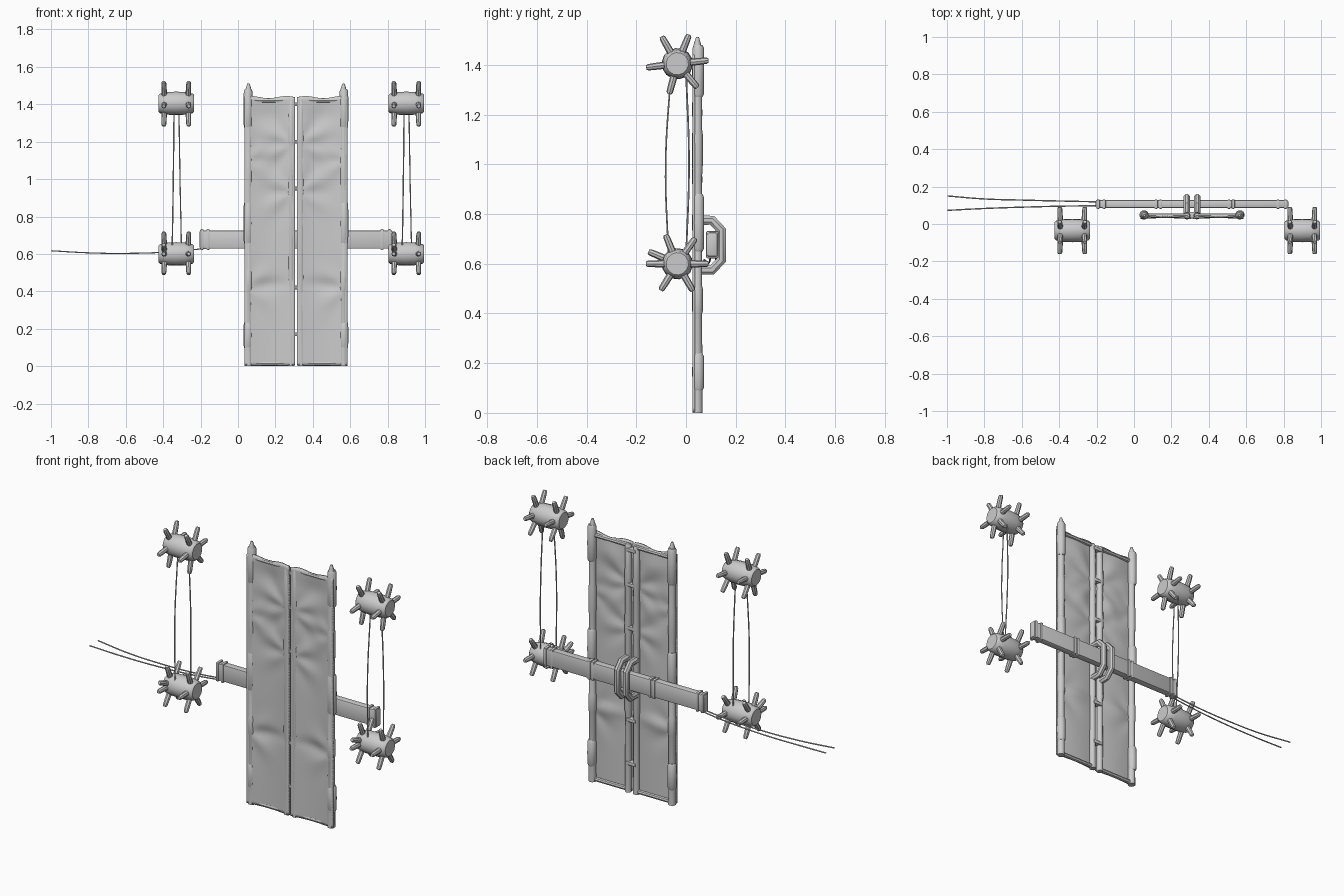
import bpy, bmesh, math
from mathutils import Vector

if "Cube" in bpy.data.objects:
    bpy.data.objects.remove(bpy.data.objects["Cube"])

GREY = bpy.data.materials.new("plain grey")
GREY.diffuse_color = (0.6, 0.6, 0.6, 1)
GREY.use_nodes = True
GREY.node_tree.nodes["Principled BSDF"].inputs["Base Color"].default_value = GREY.diffuse_color


def finish(name, bm, smooth=True):
    bmesh.ops.recalc_face_normals(bm, faces=bm.faces)
    me = bpy.data.meshes.new(name)
    bm.to_mesh(me)
    bm.free()
    ob = bpy.data.objects.new(name, me)
    bpy.context.collection.objects.link(ob)
    me.materials.append(GREY)
    if smooth:
        bpy.ops.object.select_all(action='DESELECT')
        ob.select_set(True)
        bpy.context.view_layer.objects.active = ob
        bpy.ops.object.shade_smooth_by_angle(angle=math.radians(40))
    return ob


def lathe(bm, start, axis, profile, sides=12):
    """Rings of (distance along axis, radius) joined into a capped solid."""
    axis = Vector(axis).normalized()
    u = axis.orthogonal().normalized()
    v = axis.cross(u)
    rings = []
    for d, r in profile:
        c = Vector(start) + axis * d
        rings.append([bm.verts.new(c + r * (u * math.cos(a) + v * math.sin(a)))
                      for a in (2 * math.pi * i / sides for i in range(sides))])
    for a, b in zip(rings, rings[1:]):
        for i in range(sides):
            j = (i + 1) % sides
            bm.faces.new((a[i], a[j], b[j], b[i]))
    bm.faces.new(rings[0])
    bm.faces.new(rings[-1])


def box(bm, lo, hi, bevel=0.0):
    tmp = bmesh.ops.create_cube(bm, size=1)['verts']
    for v in tmp:
        v.co = Vector([(a + b) / 2 + c * (b - a) for a, b, c in zip(lo, hi, v.co)])
    if bevel:
        edges = list({e for v in tmp for e in v.link_edges})
        bmesh.ops.bevel(bm, geom=edges, offset=bevel, segments=2, profile=0.5, affect='EDGES')


def wire(name, pts, r):
    cu = bpy.data.curves.new(name, 'CURVE')
    cu.dimensions = '3D'
    cu.bevel_depth, cu.bevel_resolution, cu.resolution_u = r, 1, 8
    cu.use_fill_caps = True
    sp = cu.splines.new('BEZIER')
    sp.bezier_points.add(len(pts) - 1)
    for p, co in zip(sp.bezier_points, pts):
        p.co = co
        p.handle_left_type = p.handle_right_type = 'AUTO'
    ob = bpy.data.objects.new(name, cu)
    bpy.context.collection.objects.link(ob)
    cu.materials.append(GREY)


MID = 0.31  # seam between the two leaves


def fold(t, z):
    """Depth of the stretched hide; t runs 0 at the seam to 1 at the outer post."""
    sag = 0.010 * math.sin(math.pi * t)
    out = 0.0
    # creases radiating from the lashing points
    for ct, cz, k, s in ((0, 1.19, 7, 0.15), (0, 0.93, 6, 0.13), (1, 0.42, 5, 0.12), (1, 1.1, 5, 0.11)):
        dx, dz = (t - ct) * 0.26, z - cz
        r = math.hypot(dx, dz)
        out += 0.011 * math.cos(k * math.atan2(dz, abs(dx) + 1e-6)) * (r / s) * math.exp(-(r / s) ** 2) * math.sin(math.pi * t)
    # pressed step across the lower part and dent near the top
    out += 0.006 * math.exp(-((z - 0.44) / 0.03) ** 2) * math.sin(math.pi * t)
    out += 0.007 * math.exp(-((z - 1.34) / 0.06) ** 2) * math.sin(math.pi * t)
    return sag + out


for side, word in ((-1, "left"), (1, "right")):
    # hide panel of one leaf
    bm = bmesh.new()
    nx, nz = 20, 90
    grid = []
    for j in range(nz + 1):
        row = []
        for i in range(nx + 1):
            t = i / nx
            z = 0.005 + 1.433 * j / nz
            if j == nz:
                z += 0.006 * math.sin(t * 9)
            row.append(bm.verts.new((MID + side * (0.006 + 0.268 * t), 0.027 + fold(t, z), z)))
        grid.append(row)
    for j in range(nz):
        for i in range(nx):
            bm.faces.new((grid[j][i], grid[j][i + 1], grid[j + 1][i + 1], grid[j + 1][i]))
    panel = finish(word + "_hide_panel", bm)
    # thickness grows to the back
    if panel.data.polygons[0].normal.y > 0:
        panel.data.flip_normals()
    mod = panel.modifiers.new("thickness", 'SOLIDIFY')
    mod.thickness, mod.offset = 0.008, -1

    # outer post with a slanted pointed tip
    bm = bmesh.new()
    x = MID + side * 0.254
    lathe(bm, (x, 0.046, 0), (0, 0, 1), [(0, .021), (.4, .019), (.41, .022), (.5, .022), (.51, .019), (.95, .019),
          (1.0, .022), (1.12, .022), (1.14, .019), (1.43, .02), (1.47, .019), (1.512, .006)], 10)
    # inner post
    lathe(bm, (MID + side * 0.026, 0.045, 0), (0, 0, 1), [(0, .018), (.45, .016), (.47, .02), (.9, .018), (.93, .021),
          (1.17, .017), (1.2, .021), (1.42, .017), (1.43, .012)], 10)
    # top and bottom rolled edges
    for z in (0.014, 1.42):
        lathe(bm, (MID + side * 0.02, 0.045, z), (side, 0, 0), [(0, .012), (.235, .012)], 8)
    finish(word + "_posts", bm)

    # hide sleeves round the outer post
    bm = bmesh.new()
    for z0, z1 in ((.09, .24), (.65, .88), (1.27, 1.48)):
        h = z1 - z0
        lathe(bm, (x + side * 0.002, 0.049, z0), (0, 0, 1),
              [(0, .018), (.012, .024), (h / 2, .025), (h - .012, .024), (h, .018)], 12)
    finish(word + "_post_sleeves", bm)

    # bracket holding the bar
    bm = bmesh.new()
    path = [(.05, .775), (.105, .775), (.142, .735), (.142, .615), (.105, .575), (.05, .575)]
    rings = []
    cx = MID + side * 0.028
    for i, p in enumerate(path):
        p = Vector(p)
        a = (p - Vector(path[i - 1])).normalized() if i else None
        b = (Vector(path[i + 1]) - p).normalized() if i < 5 else None
        d = ((a or b) + (b or a)).normalized()
        n = Vector((-d.y, d.x)) * 0.021
        rings.append([bm.verts.new((cx + 0.018 * math.cos(q), p.x + n.x * math.sin(q), p.y + n.y * math.sin(q)))
                      for q in (math.pi * (k + .5) / 4 for k in range(8))])
    for r0, r1 in zip(rings, rings[1:]):
        for k in range(8):
            m = (k + 1) % 8
            bm.faces.new((r0[k], r0[m], r1[m], r1[k]))
    bm.faces.new(rings[0])
    bm.faces.new(rings[-1])
    finish(word + "_bar_bracket", bm)

# seam lashings
bm = bmesh.new()
for z in (0.17, 0.42, 0.95, 1.2, 1.4):
    box(bm, (MID - 0.03, 0.03, z - 0.01), (MID + 0.03, 0.065, z + 0.01), 0.004)
finish("seam_lashings", bm)

# locking bar with raised bands
bm = bmesh.new()
box(bm, (-0.205, 0.085, 0.628), (0.825, 0.127, 0.726), 0.008)
for x in (-0.192, -0.160, 0.118, 0.142, 0.508, 0.53, 0.77, 0.81):
    box(bm, (x - 0.009, 0.081, 0.622), (x + 0.009, 0.131, 0.732), 0.006)
finish("locking_bar", bm)

# spiked rollers, two per side, each pair joined by two cords
LOW = (180, 157, 112, 55, 0, 300, 238)
HIGH = (187, 120, 68, 6, 310, 255)
for cx, word in ((-0.33, "left"), (0.90, "right")):
    for cz, level, angles in ((0.60, "lower", LOW), (1.405, "upper", HIGH)):
        bm = bmesh.new()
        lathe(bm, (cx - 0.095, -0.035, cz), (1, 0, 0),
              [(0, .045), (.008, .053), (.05, .061), (.095, .063), (.14, .061), (.182, .053), (.19, .045)], 14)
        for row in (-0.062, 0.062):
            for deg in angles:
                if deg == 157 and row > 0:
                    continue
                a = math.radians(deg)
                d = Vector((0.04 * (1 if row > 0 else -1), math.cos(a), math.sin(a)))
                lathe(bm, (cx + row, -0.035, cz), d, [(.04, .015), (.09, .014), (.118, .013), (.126, .009)], 8)
        finish(word + "_" + level + "_spiked_roller", bm)
    wire(word + "_front_cord", [(cx - .012, -.06, 1.38), (cx - .016, -.082, 1.0), (cx - .022, -.07, .62)], 0.0035)
    wire(word + "_back_cord", [(cx + .014, .0, 1.38), (cx + .02, .012, 1.0), (cx + .028, .0, .62)], 0.0035)

# pull ropes trailing from the bar
wire("back_pull_rope", [(-.15, .118, .632), (-.35, .122, .612), (-.6, .128, .603), (-.8, .134, .606), (-.998, .15, .617)], 0.0035)
wire("front_pull_rope", [(-.15, .098, .632), (-.35, .096, .612), (-.6, .09, .603), (-.8, .083, .606), (-.998, .073, .617)], 0.0035)
